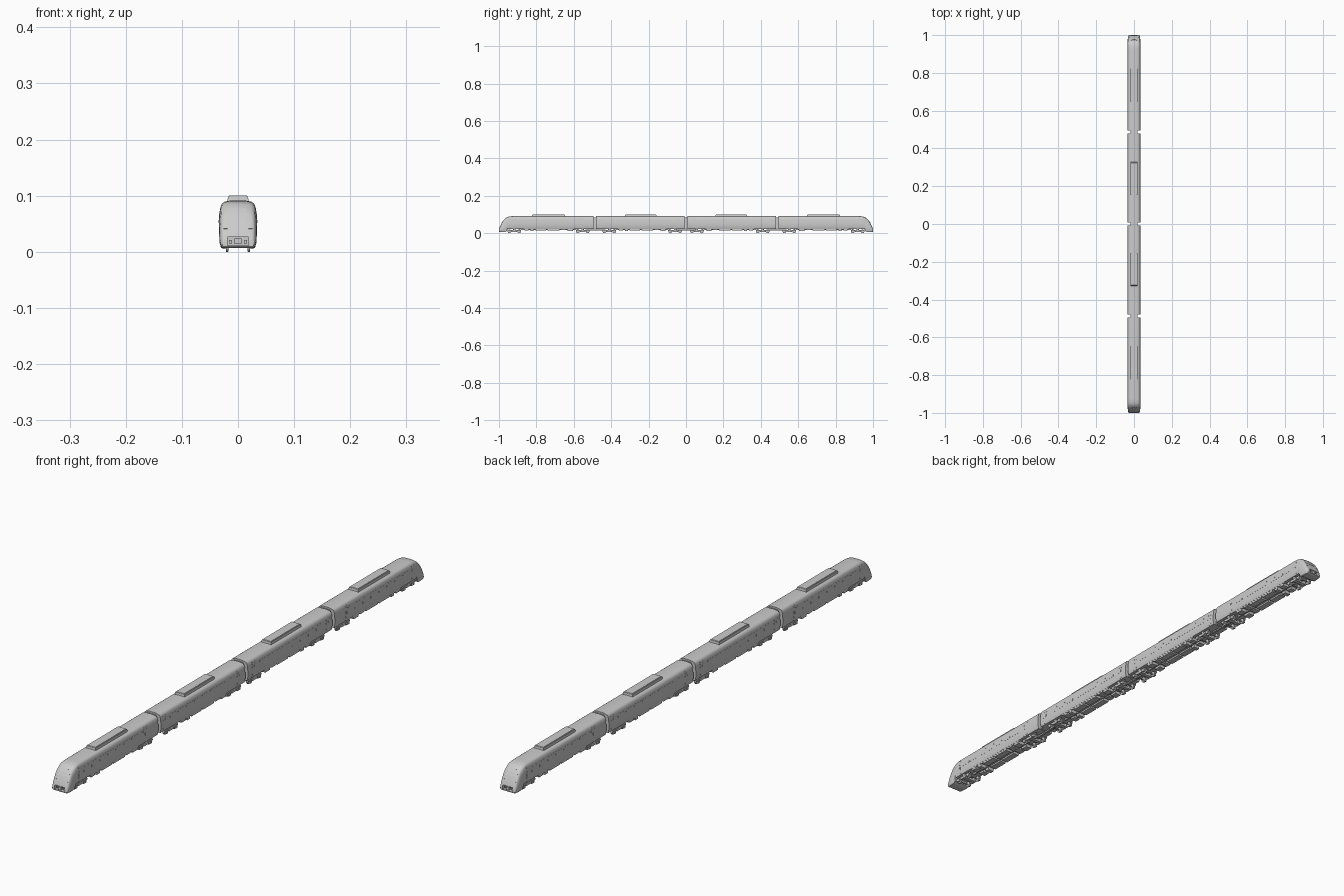
import bpy, bmesh, math
from mathutils import Matrix

if "Cube" in bpy.data.objects:
    bpy.data.objects.remove(bpy.data.objects["Cube"])

parts = []   # everything is built for y > 0, then repeated turned half round

# half cross-section of a carriage (x, z), sill to roof centre
SEC = [(0.0305, 0.024), (0.033, 0.032), (0.034, 0.046), (0.0335, 0.06), (0.032, 0.075),
       (0.0303, 0.083), (0.0275, 0.087), (0.023, 0.0895), (0.015, 0.091), (0, 0.0915)]
Z0, Z1 = 0.024, 0.0915
# cab stations: y, sill z, roof z, width factor
NOSE = [(0.925, 0.024, 0.0915, 1), (0.94, 0.024, 0.0905, 1), (0.954, 0.024, 0.087, 1),
        (0.957, 0.012, 0.0857, 1), (0.967, 0.007, 0.079, 0.99), (0.976, 0.007, 0.069, 0.98),
        (0.984, 0.007, 0.057, 0.96), (0.991, 0.007, 0.043, 0.93), (0.996, 0.007, 0.032, 0.9),
        (0.999, 0.008, 0.024, 0.85), (1.0, 0.009, 0.02, 0.82)]


def lerp(pts, v, col):
    for a, b in zip(pts, pts[1:]):
        if min(a[0], b[0]) <= v <= max(a[0], b[0]):
            return a[col] + (b[col] - a[col]) * (v - a[0]) / (b[0] - a[0] or 1)
    return pts[-1][col]


def finish(bm, name, smooth=True):
    bmesh.ops.recalc_face_normals(bm, faces=bm.faces)
    me = bpy.data.meshes.new(name)
    bm.to_mesh(me)
    bm.free()
    ob = bpy.data.objects.new(name, me)
    bpy.context.collection.objects.link(ob)
    if smooth:
        bpy.ops.object.select_all(action='DESELECT')
        ob.select_set(True)
        bpy.context.view_layer.objects.active = ob
        bpy.ops.object.shade_smooth_by_angle(angle=math.radians(35))
    parts.append(ob)
    return ob


def add_box(bm, x, y, z, taper=0):
    """Box from three (low, high) ranges, optionally narrowed at the top."""
    v = [bm.verts.new((x[i] + (taper if i == 0 else -taper) * k,
                       y[j] + (taper if j == 0 else -taper) * k, z[k]))
         for k in (0, 1) for j in (0, 1) for i in (0, 1)]
    for f in ((0, 1, 3, 2), (4, 5, 7, 6), (0, 1, 5, 4), (2, 3, 7, 6), (0, 2, 6, 4), (1, 3, 7, 5)):
        bm.faces.new([v[i] for i in f])


def add_cyl(bm, r, h, pos, axis='X', seg=20):
    rot = Matrix.Rotation(math.pi / 2, 4, 'Y') if axis == 'X' else Matrix()
    bmesh.ops.create_cone(bm, cap_ends=True, segments=seg, radius1=r, radius2=r, depth=h,
                          matrix=Matrix.Translation(pos) @ rot)


def body(name, stations):
    bm = bmesh.new()
    rings = []
    for y, zb, zt, w in stations:
        half = [(x * w, zb + (z - Z0) / (Z1 - Z0) * (zt - zb)) for x, z in SEC]
        loop = half + [(-x, z) for x, z in half[-2::-1]]
        rings.append([bm.verts.new((x, y, z)) for x, z in loop])
    n = len(rings[0])
    for a, b in zip(rings, rings[1:]):
        for i in range(n):
            bm.faces.new((a[i], a[(i + 1) % n], b[(i + 1) % n], b[i]))
    bm.faces.new(rings[0])
    bm.faces.new(rings[-1])
    return finish(bm, name)


def lid(bm, rows, edge):
    """Thin raised panel: grid of points plus a skirt sunk into the body by edge."""
    g = [[bm.verts.new(p) for p in r] for r in rows]
    for a, b in zip(g, g[1:]):
        for i in range(len(a) - 1):
            bm.faces.new((a[i], a[i + 1], b[i + 1], b[i]))
    rim = g[0] + [r[-1] for r in g[1:]] + g[-1][-2::-1] + [r[0] for r in g[-2:0:-1]]
    low = [bm.verts.new(tuple(v.co[i] - edge[i] * (1 if i or v.co.x > 0 else -1)
                              for i in range(3))) for v in rim]
    for i in range(len(rim)):
        j = (i + 1) % len(rim)
        bm.faces.new((rim[i], rim[j], low[j], low[i]))


side = [(z, x) for x, z in SEC[:6]]


def side_panels(name, ranges, z0, z1, off=0.0004):
    bm = bmesh.new()
    for y0, y1 in ranges:
        zs = [z0] + [z for z, _ in side if z0 < z < z1] + [z1]
        for s in (1, -1):
            lid(bm, [[(s * (lerp(side, z, 1) + off), y, z) for y in (y0, y1)] for z in zs],
                (off + 0.0004, 0, 0))
    finish(bm, name, False)


def bogie(name, yc):
    bm = bmesh.new()
    for dy in (-0.026, 0.026):
        add_cyl(bm, 0.0022, 0.046, (0, yc + dy, 0.009), seg=10)
        for s in (1, -1):
            add_cyl(bm, 0.009, 0.0035, (s * 0.0192, yc + dy, 0.009))
            add_cyl(bm, 0.01, 0.001, (s * 0.017, yc + dy, 0.0102))
            add_box(bm, sorted((s * 0.0225, s * 0.028)), (yc + dy - 0.005, yc + dy + 0.005),
                    (0.005, 0.0135))
    for s in (1, -1):
        add_box(bm, sorted((s * 0.0225, s * 0.0265)), (yc - 0.037, yc + 0.037), (0.0125, 0.018))
        add_box(bm, sorted((s * 0.0225, s * 0.0265)), (yc - 0.014, yc + 0.014), (0.008, 0.0125))
        add_cyl(bm, 0.006, 0.01, (s * 0.022, yc, 0.021), 'Z', 16)
    add_box(bm, (-0.0225, 0.0225), (yc - 0.007, yc + 0.007), (0.01, 0.018))
    finish(bm, name)


def underframe(name, y0, y1):
    bm = bmesh.new()
    L = y1 - y0
    for s in (1, -1):
        add_box(bm, sorted((s * 0.0265, s * 0.03)), (y0, y1), (0.02, 0.0245))
        for a, b, z in ((0.02, 0.12, 0.013), (0.16, 0.24, 0.017), (0.28, 0.52, 0.015),
                        (0.55, 0.76, 0.015), (0.8, 0.86, 0.011), (0.9, 0.98, 0.014)):
            add_box(bm, sorted((s * 0.006, s * 0.0295)), (y0 + a * L, y0 + b * L), (z, 0.0245))
    add_box(bm, (-0.003, 0.003), (y0 - 0.02, y1 + 0.02), (0.018, 0.0245))
    finish(bm, name, False)


def roof_pod(name, y0, y1):
    bm = bmesh.new()
    add_box(bm, (-0.0195, 0.0195), (y0, y1), (0.088, 0.0985), 0.0018)
    add_box(bm, (-0.0165, 0.0165), (y0 + 0.003, y1 - 0.003), (0.098, 0.1005), 0.001)
    finish(bm, name, False)


# carriages
body("middle_car_body", [(0.007, Z0, Z1, 1), (0.48, Z0, Z1, 1)])
cab = body("end_car_body", [(0.494, Z0, Z1, 1)] + NOSE)

# coupler pocket cut into the nose
bm = bmesh.new()
add_box(bm, (-0.019, 0.019), (0.984, 1.02), (0.011, 0.026))
cutter = finish(bm, "pocket_cutter", False)
parts.remove(cutter)
cutter.hide_render = True
mod = cab.modifiers.new("pocket", 'BOOLEAN')
mod.operation, mod.object, mod.solver = 'DIFFERENCE', cutter, 'EXACT'
bpy.context.view_layer.objects.active = cab
bpy.ops.object.modifier_apply(modifier=mod.name)
bpy.data.objects.remove(cutter)

# coupler
bm = bmesh.new()
add_box(bm, (-0.003, 0.003), (0.98, 0.994), (0.016, 0.021))
add_box(bm, (-0.006, 0.006), (0.992, 0.999), (0.0135, 0.0235))
for s in (1, -1):
    add_box(bm, sorted((s * 0.011, s * 0.016)), (0.982, 0.994), (0.015, 0.021))
finish(bm, "coupler", False)


# points on the sloping cab front
def nose_y(x, z):
    lo, hi = 0.925, 1.0
    top = [(px, pz) for px, pz in SEC[4:]]
    for _ in range(30):
        y = (lo + hi) / 2
        zb, zt, w = (lerp(NOSE, y, c) for c in (1, 2, 3))
        t = (lerp(top, abs(x) / w, 1) - Z0) / (Z1 - Z0)
        lo, hi = (y, hi) if zb + t * (zt - zb) > z else (lo, y)
    return lo


def nose_panel(bm, xa, xb, z0, z1, nx, nz, narrow=0):
    rows = []
    for j in range(nz + 1):
        z, k = z0 + (z1 - z0) * j / nz, 1 - narrow * j / nz
        xs = [(xa + (xb - xa) * i / nx) * k for i in range(nx + 1)]
        rows.append([(x, nose_y(x, z) + 0.0006, z + 0.0003) for x in xs])
    lid(bm, rows, (0, 0.001, 0.0006))


bm = bmesh.new()
nose_panel(bm, -0.0255, 0.0255, 0.054, 0.070, 10, 6, 0.06)
finish(bm, "windscreen")
bm = bmesh.new()
nose_panel(bm, -0.015, 0.015, 0.071, 0.077, 6, 3, 0.15)
finish(bm, "destination_panel")
bm = bmesh.new()
for s in (1, -1):
    nose_panel(bm, *sorted((s * 0.019, s * 0.0255)), 0.041, 0.046, 3, 2)
finish(bm, "headlights")

# doors, door windows and side windows
doors = [(0.032, 0.052), (0.446, 0.466), (0.555, 0.583)]
side_panels("doors", doors + [(0.925, 0.94)], 0.027, 0.079, 0.0003)
side_panels("door_windows", [((a + b) / 2 + d - 0.004, (a + b) / 2 + d + 0.004)
                             for a, b in doors for d in (-0.005, 0.005)] + [(0.928, 0.937)],
            0.051, 0.073, 0.0007)
wins = [(0.075 + i * 0.045, 0.112 + i * 0.045) for i in range(8)]
wins += [(0.605 + i * 0.045, 0.642 + i * 0.045) for i in range(7)]
side_panels("side_windows", wins, 0.052, 0.071)

# roof equipment, running gear and underfloor boxes
for tag, pod, bog, und in (("middle_car", (0.157, 0.328), (0.058, 0.41), (0.105, 0.363)),
                           ("end_car", (0.645, 0.825), (0.552, 0.918), (0.6, 0.87))):
    roof_pod(tag + "_roof_unit", *pod)
    underframe(tag + "_underframe", *und)
    for n, yc in zip(("inner", "outer"), bog):
        bogie(f"{tag}_{n}_bogie", yc)

# turned copies for the other half of the train
for ob in list(parts):
    c = ob.copy()
    c.name = "rear_" + ob.name
    c.rotation_euler.z = math.pi
    bpy.context.collection.objects.link(c)

# bellows between carriages
for i, yc in enumerate((-0.487, 0, 0.487)):
    bm = bmesh.new()
    for k in range(5):
        w = 0.018 if k % 2 else 0.0195
        add_box(bm, (-w, w), (yc - 0.0085 + k * 0.0034, yc - 0.0051 + k * 0.0034),
                (0.026, 0.066 + w))
    add_box(bm, (-0.004, 0.004), (yc - 0.05, yc + 0.05), (0.015, 0.02))
    finish(bm, f"gangway_bellows_{i + 1}", False)
